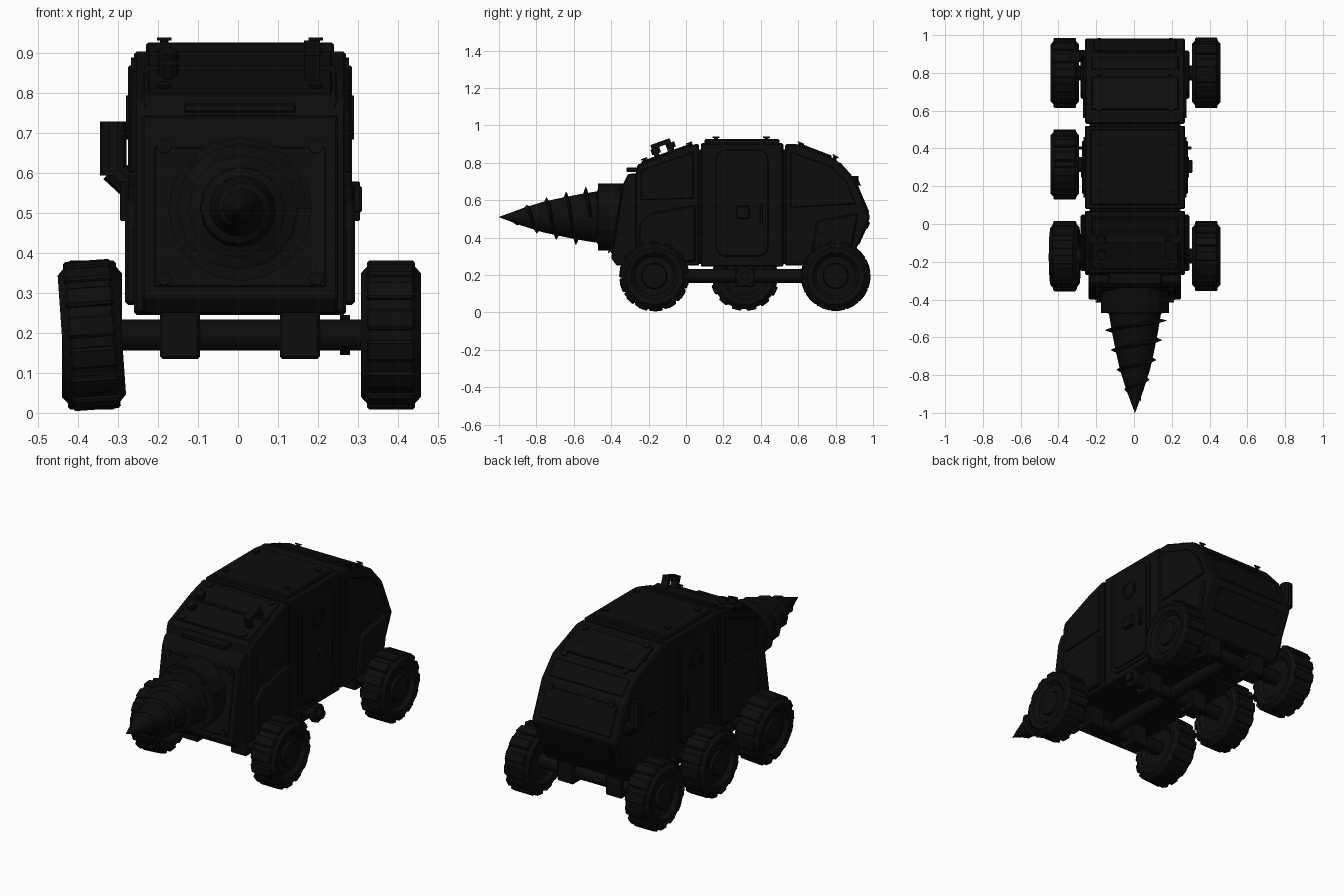
import bpy, bmesh, math
from mathutils import Vector, Matrix

if "Cube" in bpy.data.objects:
    bpy.data.objects.remove(bpy.data.objects["Cube"])

CX = 0.005          # hull centre line
AXZ = 0.195         # axle height
MAT = bpy.data.materials.new("soot_black")
MAT.diffuse_color = (0.004, 0.004, 0.004, 1)
MAT.use_nodes = True
MAT.node_tree.nodes["Principled BSDF"].inputs["Base Color"].default_value = MAT.diffuse_color


def finish(bm, name, bevel=0.0, smooth=False):
    bmesh.ops.recalc_face_normals(bm, faces=bm.faces[:])
    me = bpy.data.meshes.new(name)
    bm.to_mesh(me)
    bm.free()
    ob = bpy.data.objects.new(name, me)
    bpy.context.collection.objects.link(ob)
    me.materials.append(MAT)
    if bevel:
        m = ob.modifiers.new("bevel", 'BEVEL')
        m.width, m.segments, m.limit_method = bevel, 1, 'ANGLE'
    if smooth:
        bpy.ops.object.select_all(action='DESELECT')
        ob.select_set(True)
        bpy.context.view_layer.objects.active = ob
        bpy.ops.object.shade_smooth_by_angle(angle=math.radians(35))
    return ob


def extrude_x(name, pts, x0, x1, bevel=0.0):
    """Side outline (y, z) extruded across x."""
    bm = bmesh.new()
    a = [bm.verts.new((x0, y, z)) for y, z in pts]
    b = [bm.verts.new((x1, y, z)) for y, z in pts]
    bm.faces.new(a)
    bm.faces.new(b)
    for i in range(len(pts)):
        j = (i + 1) % len(pts)
        bm.faces.new((a[i], a[j], b[j], b[i]))
    return finish(bm, name, bevel)


def box(name, lo, hi, bevel=0.0):
    return extrude_x(name, [(lo[1], lo[2]), (hi[1], lo[2]), (hi[1], hi[2]), (lo[1], hi[2])], lo[0], hi[0], bevel)


def lathe(name, prof, origin, axis, n=16, smooth=False):
    """(distance, radius) profile turned about an axis."""
    rot = Vector((0, 0, 1)).rotation_difference(Vector(axis).normalized()).to_matrix()
    bm = bmesh.new()
    rings = []
    for d, r in prof:
        rings.append([bm.verts.new(Vector(origin) + rot @ Vector((r * math.cos(2 * math.pi * k / n),
                      r * math.sin(2 * math.pi * k / n), d))) for k in range(n)])
    for p, q in zip(rings, rings[1:]):
        for k in range(n):
            bm.faces.new((p[k], p[(k + 1) % n], q[(k + 1) % n], q[k]))
    bm.faces.new(rings[0])
    bm.faces.new(rings[-1])
    return finish(bm, name, 0, smooth)


def rod(name, a, b, r, n=12):
    d = Vector(b) - Vector(a)
    return lathe(name, [(0, r), (d.length, r)], a, d, n, True)


def bolt(pos, normal, r=0.018, h=0.014):
    lathe("bolt", [(-0.01, r * .6), (h * .5, r * .6), (h * .5, r), (h, r)], pos, normal, 8)


# Hull: three sections around a slightly smaller core
front = [(-0.37, 0.25), (-0.40, 0.29), (-0.335, 0.69), (-0.31, 0.74), (-0.265, 0.745),
         (-0.26, 0.79), (-0.05, 0.87), (0.05, 0.90), (0.07, 0.90), (0.07, 0.25)]
rear = [(0.53, 0.25), (0.53, 0.90), (0.59, 0.90), (0.80, 0.82), (0.90, 0.71),
        (0.985, 0.51), (0.91, 0.34), (0.86, 0.25)]
extrude_x("front_hull", front, CX - .245, CX + .245, 0.006)
extrude_x("front_hull_wide", [(-0.27, 0.25), (-0.27, 0.74), (-0.255, 0.785)] + front[6:],
          CX - .265, CX + .265, 0.006)
extrude_x("rear_hull", rear, CX - .265, CX + .265, 0.008)
box("hull_core", (CX - .24, -0.1, 0.26), (CX + .24, 0.7, 0.87))
box("middle_hull", (CX - .265, 0.08, 0.245), (CX + .265, 0.52, 0.905), 0.006)
box("roof_plate", (CX - .235, 0.10, 0.89), (CX + .235, 0.50, 0.928), 0.006)


# Raised plates lying on the sloped hull faces
def slope_plate(name, a, b, hw, t=0.01):
    a, b = Vector(a), Vector(b)
    d = (b - a).normalized()
    n = Vector((-d.y, d.x))
    a, b = a + d * .025, b - d * .025
    pts = [a - n * .01, b - n * .01, b + n * t, a + n * t]
    extrude_x(name, [tuple(p) for p in pts], CX - hw, CX + hw, 0.004)


slope_plate("windscreen_plate", (-0.26, 0.79), (0.06, 0.905), .23)
slope_plate("rear_roof_plate", (0.58, 0.905), (0.80, 0.82), .23)
slope_plate("rear_upper_plate", (0.80, 0.82), (0.90, 0.71), .23, 0.006)
slope_plate("tailgate_plate", (0.90, 0.71), (0.985, 0.51), .22, 0.006)
slope_plate("rear_lower_plate", (0.985, 0.51), (0.91, 0.34), .22, 0.006)
slope_plate("nose_plate", (-0.40, 0.29), (-0.335, 0.69), .215, 0.006)
box("nose_vent", (CX - .14, -0.318, 0.752), (CX + .14, -0.25, 0.775), 0.004)


# Rounded outline for doors and windows
def rounded(y0, y1, z0, z1, r, n=4):
    pts = []
    for cy, cz, a0 in ((y1 - r, z1 - r, 0), (y0 + r, z1 - r, 90), (y0 + r, z0 + r, 180), (y1 - r, z0 + r, 270)):
        for k in range(n + 1):
            a = math.radians(a0 + 90 * k / n)
            pts.append((cy + r * math.cos(a), cz + r * math.sin(a)))
    return pts


# Side panels, doors and portholes on both flanks
for s in (-1, 1):
    def sx(d):
        return CX + s * d
    extrude_x("door_frame", rounded(0.14, 0.46, 0.28, 0.89, .06), sx(.25), sx(.273))
    extrude_x("door", rounded(0.16, 0.44, 0.30, 0.87, .05), sx(.25), sx(.28), 0.004)
    lathe("porthole", [(0, .055), (.035, .055), (.035, .04), (.026, .04)], (sx(.25), 0.30, 0.74), (s, 0, 0), 16)
    extrude_x("front_side_panel", [(-0.25, 0.27), (-0.25, 0.47), (-0.19, 0.53), (0.05, 0.575), (0.05, 0.27)],
              sx(.25), sx(.288), 0.008)
    extrude_x("front_upper_panel", [(-0.24, 0.60), (-0.24, 0.76), (0.04, 0.86), (0.04, 0.61)],
              sx(.25), sx(.274), 0.004)
    extrude_x("rear_side_panel", [(0.66, 0.27), (0.70, 0.49), (0.92, 0.53), (0.89, 0.36), (0.85, 0.27)],
              sx(.25), sx(.288), 0.008)
    extrude_x("rear_upper_panel", [(0.56, 0.56), (0.56, 0.86), (0.78, 0.78), (0.86, 0.70), (0.91, 0.58)],
              sx(.25), sx(.274), 0.004)
    box("door_handle", (sx(.27), 0.395, 0.48), (sx(.30), 0.41, 0.58), 0.003)
    # Bolts on roof, nose and tail
    for y, z, n in ((0.16, .926, (0, 0, 1)), (0.43, .926, (0, 0, 1)), (-0.22, .812, (0, -.34, .94)),
                    (0.02, .896, (0, -.34, .94)), (0.61, .896, (0, .37, .93)), (0.795, .826, (0, .5, .86)),
                    (0.915, .69, (0, .92, .39)), (0.965, .47, (0, .92, -.39)),
                    (-0.345, .665, (0, -1, .16)), (-0.40, .335, (0, -1, .16))):
        bolt((sx(.19), y, z), n)
box("side_latch_box", (0.26, 0.27, 0.50), (0.31, 0.34, 0.57), 0.006)

# Roof fittings: lifting loop on one side, twin lamps on the other
up = Vector((0, -0.34, 0.94))
along = Vector((0, 0.94, 0.34))
base = Vector((0, -0.12, 0.83))


def slanted(name, a0, a1, h0, h1):
    pts = [base + along * a + up * h for a, h in ((a0, h0), (a1, h0), (a1, h1), (a0, h1))]
    extrude_x(name, [(p.y, p.z) for p in pts], .165, .205)


slanted("loop_leg", -.045, -.025, 0, .08)
slanted("loop_leg", .045, .065, 0, .08)
slanted("loop_bar", -.045, .065, .06, .085)
for y, z in ((-0.15, .83), (-0.07, .86)):
    lathe("roof_lamp", [(0, .012), (.02, .012), (.02, .026), (.05, .026), (.05, .018)],
          (-.175, y, z), (0, -.34, .94), 10)

# Exhaust elbow on the rear left flank
rod("exhaust_elbow", (-.25, 0.89, 0.55), (-.315, 0.89, 0.61), .033, 10)
lathe("exhaust_pipe", [(0, .033), (.135, .033), (.135, .025), (.09, .025)], (-.312, 0.89, 0.595), (0, 0, 1), 10)

# Drill: collar, cone and spiral blade
DZ = 0.51
lathe("drill_collar", [(0, .18), (.15, .18), (.15, .15), (.155, .14)], (CX, -0.32, DZ), (0, -1, 0), 16)
cone = [(.46, .14), (.57, .122), (.69, .098), (.77, .08), (.88, .045), (1.0, .001)]
lathe("drill_cone", cone, (CX, 0, DZ), (0, -1, 0), 16, True)
for k in range(4):
    a = math.pi / 4 + k * math.pi / 2
    bolt((CX + .16 * math.cos(a), -0.47, DZ + .16 * math.sin(a)), (0, -1, 0), .012, .01)


def cone_r(d):
    for (d0, r0), (d1, r1) in zip(cone, cone[1:]):
        if d <= d1:
            return r0 + (r1 - r0) * (d - d0) / (d1 - d0)
    return 0.0


bm = bmesh.new()
prev = None
TURNS, STEP = 4, 12
for i in range(TURNS * STEP + 1):
    t = i / (TURNS * STEP)
    d, a = .51 + .42 * t, 2 * math.pi * i / STEP
    r = cone_r(d)
    ring = [bm.verts.new((CX + q * math.cos(a), -d + o, DZ + q * math.sin(a)))
            for q, o in ((r - .015 * (1 - t), .012), (r + .034 * (1 - t) + .006, 0), (r - .015 * (1 - t), -.012))]
    if prev:
        for k in range(3):
            bm.faces.new((prev[k], prev[(k + 1) % 3], ring[(k + 1) % 3], ring[k]))
    else:
        bm.faces.new(ring)
    prev = ring
bm.faces.new(prev)
finish(bm, "drill_spiral")


# Wheels: tyre with hub recess and tread blocks
def wheel(x, y, side, tilt=0.0, spin=0.0):
    M = Matrix.Translation((x, y, AXZ)) @ Matrix.Rotation(tilt, 4, 'Y') @ Matrix.Rotation(spin, 4, 'X')
    prof = [(-.05, .07), (-.05, .105), (-.07, .125), (-.075, .155), (-.052, .18),
            (.052, .18), (.075, .155), (.07, .125), (.05, .105), (.05, .07), (.064, .065), (.064, .03)]
    parts = [lathe("tyre", [(d * side, r) for d, r in prof], (0, 0, 0), (1, 0, 0), 14)]
    for k in range(14):
        b = box("tread_block", (-.06, -.027, .150), (.06, .027, .186), 0.006)
        b.matrix_world = Matrix.Rotation(2 * math.pi * k / 14, 4, 'X')
        parts.append(b)
    for p in parts:
        p.matrix_world = M @ p.matrix_world if p.name.startswith("tyre") else M @ p.matrix_basis


wheel(-.366, -.17, -1, math.radians(-4), 0.1)
wheel(-.366, .315, -1, 0, 0.2)
wheel(-.366, .80, -1)
wheel(.383, -.17, 1)
wheel(.383, .80, 1, 0, 0.15)

# Running gear: axles, brackets, bare middle hub and drive shaft
for y in (-.17, .315, .80):
    rod("axle", (-.33, y, AXZ), (.34 if y != .315 else .28, y, AXZ), .039, 12)
    for s in (-1, 1):
        box("axle_bracket", (CX + s * .15 - .05, y - .05, .135), (CX + s * .15 + .05, y + .05, .28), 0.006)
lathe("bare_hub", [(0, .05), (.025, .05), (.025, .025), (.05, .025)], (.255, .315, AXZ), (1, 0, 0), 10)
rod("drive_shaft", (CX, -.17, AXZ), (CX, .80, AXZ), .037, 12)
